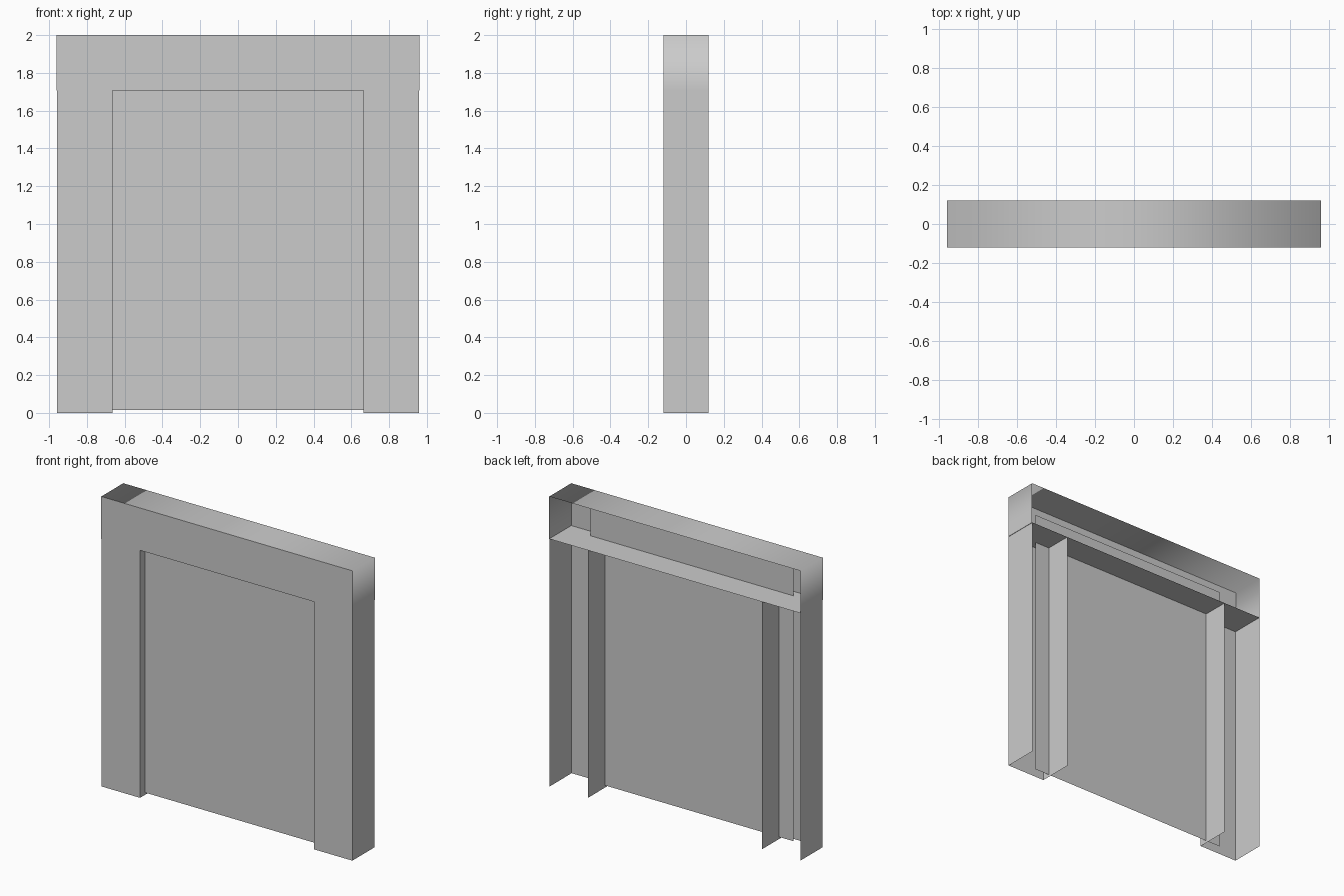
import bpy, bmesh

if "Cube" in bpy.data.objects:
    bpy.data.objects.remove(bpy.data.objects["Cube"])

DEPTH = 0.12               # half depth of the frame
POST_OUT, POST_IN = 0.957, 0.664
HEAD_W, HEAD_Z, TOP = 0.96, 1.708, 2.0

grey = bpy.data.materials.new("light_grey")
grey.diffuse_color = (0.6, 0.6, 0.6, 1)
grey.use_nodes = True
grey.node_tree.nodes["Principled BSDF"].inputs["Base Color"].default_value = grey.diffuse_color


def make(name, quads, smooth_edges=()):
    """Object from single-sided quads; faces listed in smooth_edges blend together."""
    bm = bmesh.new()
    for i, q in enumerate(quads):
        f = bm.faces.new([bm.verts.new(c) for c in q])
        f.smooth = i in smooth_edges
    bmesh.ops.remove_doubles(bm, verts=bm.verts, dist=1e-5)
    for e in bm.edges:
        e.smooth = all(f.smooth for f in e.link_faces)
    me = bpy.data.meshes.new(name)
    bm.to_mesh(me)
    bm.free()
    me.materials.append(grey)
    ob = bpy.data.objects.new(name, me)
    bpy.context.collection.objects.link(ob)
    return ob


# Side posts: open-backed channel, mirrored to the other side
d = DEPTH
profile = [(-POST_OUT, d), (-POST_OUT, -d), (-POST_IN, -d), (-POST_IN, d)]
posts = make("side_posts", [
    [(*a, 0), (*b, 0), (*b, HEAD_Z), (*a, HEAD_Z)]
    for a, b in zip(profile, profile[1:])])
posts.modifiers.new("Mirror", 'MIRROR').use_axis[0] = True

# Header: open-backed box whose sides and top are smoothed together
w = HEAD_W
outline = [(-w, HEAD_Z), (-w, TOP), (w, TOP), (w, HEAD_Z)]
strip = [[(a[0], -d, a[1]), (a[0], d, a[1]), (b[0], d, b[1]), (b[0], -d, b[1])][::-1]
         for a, b in zip(outline, outline[1:])]
front = [(x, -d, z) for x, z in reversed(outline)]
ledge = [(-w, -d, HEAD_Z), (-w, d, HEAD_Z), (w, d, HEAD_Z), (w, -d, HEAD_Z)]
make("header", strip + [front, ledge], smooth_edges=(0, 1, 2))

# Door panel: thin sheet set back in the opening, running up into the header
px, py, z0, z1 = 0.775, -0.065, 0.015, 1.913
make("door_panel", [[(-px, py, z0), (px, py, z0), (px, py, z1), (-px, py, z1)]])

# Consistent outward winding on the header shell
me = bpy.data.objects["header"].data
bm = bmesh.new()
bm.from_mesh(me)
bmesh.ops.recalc_face_normals(bm, faces=bm.faces)
bm.to_mesh(me)
bm.free()
